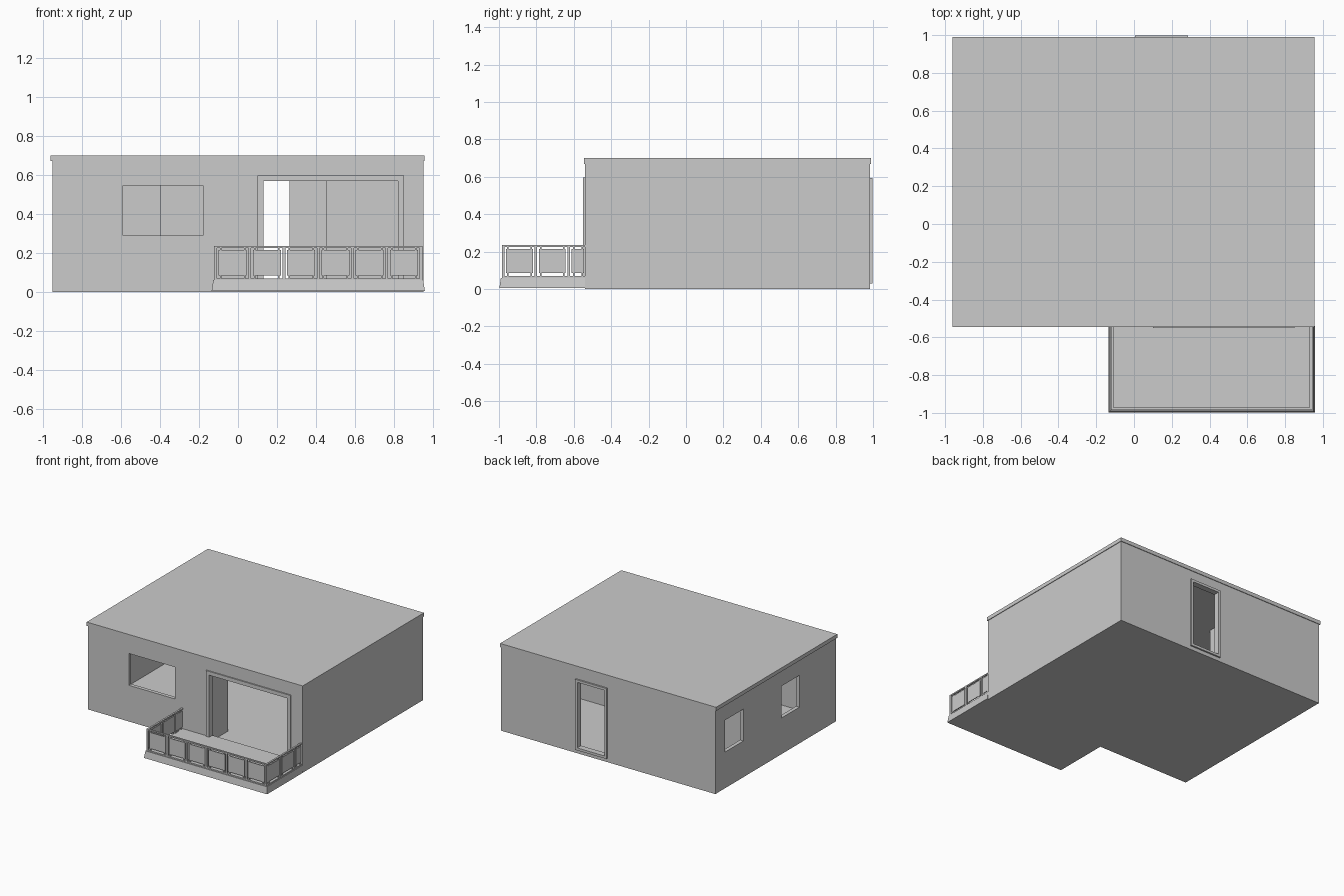
import bpy, bmesh

if "Cube" in bpy.data.objects:
    bpy.data.objects.remove(bpy.data.objects["Cube"])


def box(name, x0, x1, y0, y1, z0, z1, taper=0.0):
    """Box from its limits; taper pulls the top edges in on left, right and front."""
    bm = bmesh.new()
    bmesh.ops.create_cube(bm, size=1)
    for v in bm.verts:
        top = v.co.z > 0
        t = taper if top else 0
        v.co = (x1 - t if v.co.x > 0 else x0 + t,
                y1 if v.co.y > 0 else y0 + t,
                z1 if top else z0)
    me = bpy.data.meshes.new(name)
    bm.to_mesh(me)
    bm.free()
    ob = bpy.data.objects.new(name, me)
    bpy.context.collection.objects.link(ob)
    return ob


def cut(target, *limits):
    """Subtract a box from the target and remove the cutter."""
    c = box("cutter", *limits)
    m = target.modifiers.new("cut", 'BOOLEAN')
    m.operation, m.solver, m.object = 'DIFFERENCE', 'EXACT', c
    bpy.context.view_layer.objects.active = target
    bpy.ops.object.modifier_apply(modifier=m.name)
    bpy.data.objects.remove(c)


def door_frame(name, x0, x1, y0, y1, z0, z1, w, sill):
    """Frame of the given outer limits, hollowed through."""
    f = box(name, x0, x1, y0, y1, z0, z1)
    cut(f, x0 + w, x1 - w, y0 - 0.1, y1 + 0.1, z0 + (w if sill else -0.1), z1 - w)


# Hollow house shell with floor
shell = box("house_shell", -0.95, 0.95, -0.54, 0.985, 0.0, 0.67)
cut(shell, -0.92, 0.92, -0.51, 0.955, 0.02, 0.8)

# Openings: front window, two left windows, front patio door, back door
cut(shell, -0.59, -0.18, -0.6, -0.45, 0.29, 0.545)
for y0, y1 in ((0.63, 0.86), (-0.08, 0.15)):
    cut(shell, -1.1, -0.85, y0, y1, 0.29, 0.545)
cut(shell, 0.11, 0.84, -0.6, -0.45, 0.07, 0.585)
cut(shell, 0.015, 0.275, 0.9, 1.1, 0.04, 0.585)

# Flat roof slab with a slight lip
box("roof", -0.96, 0.955, -0.545, 0.99, 0.67, 0.70)

# Door frames standing a little proud of the walls
door_frame("front_door_frame", 0.10, 0.85, -0.55, -0.505, 0.07, 0.597, 0.03, False)
door_frame("back_door_frame", 0.005, 0.285, 0.95, 0.998, 0.03, 0.595, 0.02, True)

# Interior partitions
box("bedroom_wall", -0.925, -0.395, 0.40, 0.415, 0.02, 0.67)
box("bedroom_side_wall", -0.41, -0.395, 0.415, 0.96, 0.02, 0.67)
box("hall_wall", 0.105, 0.12, -0.515, -0.30, 0.02, 0.67)
box("kitchen_wall", 0.45, 0.925, 0.225, 0.24, 0.02, 0.67)

# Balcony deck: sloped base and a thin top slab
box("deck_base", -0.135, 0.957, -0.998, -0.54, 0.005, 0.06, 0.008)
box("deck_top", -0.122, 0.944, -0.985, -0.54, 0.058, 0.07)

# Railing runs: posts, rails, infill panels and small clips
XL, XR, YF = -0.115, 0.937, -0.978
P, T = 0.007, 0.004          # half post width, half panel thickness
STEP = (XR - XL) / 6


def rail_box(name, along_x, line, a0, a1, half, z0, z1):
    if along_x:
        box(name, a0, a1, line - half, line + half, z0, z1)
    else:
        box(name, line - half, line + half, a0, a1, z0, z1)


def railing(name, along_x, line, start, end):
    rail_box(name + "_top_rail", along_x, line, start - P, end, P, 0.226, 0.236)
    a = start
    while a < end - 0.03:
        if along_x or a > start:
            rail_box(name + "_post", along_x, line, a - P, a + P, P, 0.068, 0.228)
        b = min(a + STEP, end + 0.01)
        p0, p1 = a + 0.016, b - 0.016
        rail_box(name + "_panel", along_x, line, p0, p1, T, 0.085, 0.214)
        # clips tying each panel to the rail and the deck
        for c in (p0 + 0.01, p1 - 0.01):
            rail_box(name + "_upper_clip", along_x, line, c - 0.004, c + 0.004, T, 0.212, 0.228)
            rail_box(name + "_lower_clip", along_x, line, c - 0.004, c + 0.004, T, 0.068, 0.087)
        a += STEP


railing("front_railing", True, YF, XL, XR + P)
box("front_railing_end_post", XR - P, XR + P, YF - P, YF + P, 0.068, 0.228)
railing("left_railing", False, XL, YF, -0.54)
railing("right_railing", False, XR, YF, -0.54)
